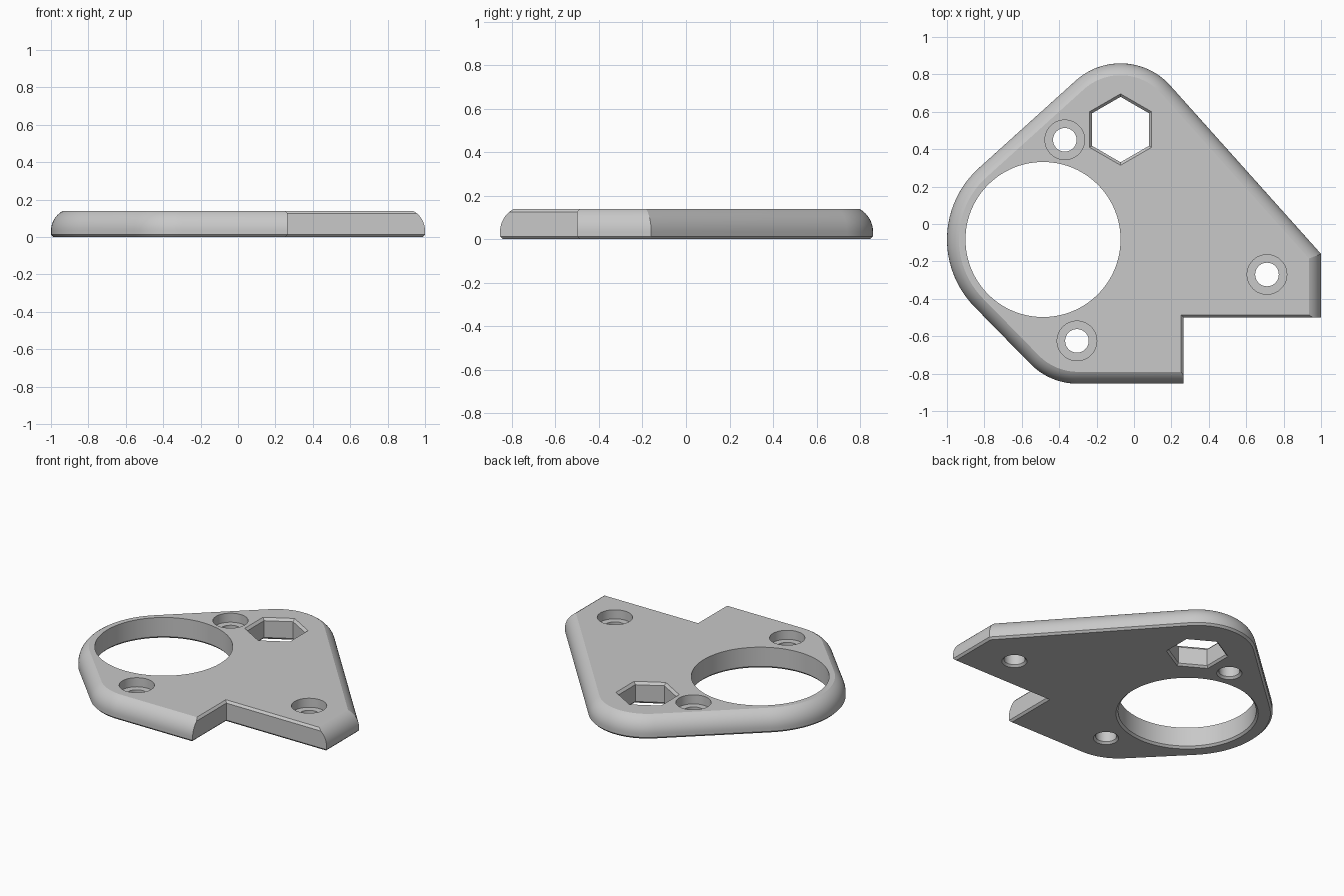
import bpy, bmesh
from math import sin, cos, pi, atan2, acos, hypot, radians

cube = bpy.data.objects.get("Cube")
if cube:
    bpy.data.objects.remove(cube, do_unlink=True)

HEIGHT = 0.14
CHAMFER = 0.013

grey = bpy.data.materials.new("plain grey")
grey.use_nodes = True
colour = (0.58, 0.58, 0.58, 1)
grey.diffuse_color = colour
grey.node_tree.nodes["Principled BSDF"].inputs["Base Color"].default_value = colour


def loft(name, rings):
    """Closed solid through a stack of equal-length rings."""
    bm = bmesh.new()
    loops = [[bm.verts.new(p) for p in ring] for ring in rings]
    n = len(loops[0])
    for low, high in zip(loops, loops[1:]):
        for i in range(n):
            j = (i + 1) % n
            bm.faces.new((low[i], low[j], high[j], high[i]))
    bm.faces.new(loops[0][::-1])
    bm.faces.new(loops[-1])
    bmesh.ops.recalc_face_normals(bm, faces=bm.faces)
    mesh = bpy.data.meshes.new(name)
    bm.to_mesh(mesh)
    bm.free()
    mesh.materials.append(grey)
    obj = bpy.data.objects.new(name, mesh)
    bpy.context.collection.objects.link(obj)
    return obj


def tangent(c1, c2):
    """Outward normal angle of the line touching two circles (x, y, r)."""
    dx, dy = c2[0] - c1[0], c2[1] - c1[1]
    return (atan2(dy, dx) - acos((c1[2] - c2[2]) / hypot(dx, dy))) % (2 * pi)


# Rounded corners of the outline, and the sharp tip on the right
tip = (1.0, -0.16, 0)
back = (-0.072, 0.502, 0.357)
side = (-0.4865, -0.083, 0.5135)
front = (-0.30, -0.497, 0.357)
normals = [tangent(tip, back), tangent(back, side), tangent(side, front), 1.5 * pi]
NOTCH_X, NOTCH_Y = 0.265, -0.50


def outline(d, e, z):
    """Outline moved in by d on the outer rim and by e on the notch walls."""
    pts = []
    for (x, y, r), a0, a1 in zip((back, side, front), normals, normals[1:]):
        for i in range(25):
            a = a0 + (a1 - a0) * i / 24
            pts.append((x + (r - d) * cos(a), y + (r - d) * sin(a), z))
    n = normals[0]
    pts += [(NOTCH_X - e, front[1] - front[2] + d, z),
            (NOTCH_X - e, NOTCH_Y + e, z),
            (tip[0] - d, NOTCH_Y + e, z),
            (tip[0] - d, tip[1] - d * (1 - cos(n)) / sin(n), z)]
    return pts


# Plate with a small lower chamfer and a rounded upper rim
rings = [outline(CHAMFER, CHAMFER, 0), outline(0, 0, CHAMFER)]
ARC, END = 0.12, radians(62)
STEPS = 10
for i in range(STEPS + 1):
    a = END * i / STEPS
    z = HEIGHT - ARC * (sin(END) - sin(a))
    e = max(0, z - HEIGHT + CHAMFER)
    rings.append(outline(ARC * (1 - cos(a)), e, z))
plate = loft("mounting_plate", rings)


def cut_hole(name, x, y, profile, sides=96):
    """Subtract a turned or prismatic shape given as (radius, height) pairs."""
    rings = [[(x + r * cos(pi / 2 + 2 * pi * i / sides),
               y + r * sin(pi / 2 + 2 * pi * i / sides), z)
              for i in range(sides)] for r, z in profile]
    cutter = loft(name, rings)
    cutter.hide_render = True
    mod = plate.modifiers.new(name, 'BOOLEAN')
    mod.operation = 'DIFFERENCE'
    mod.solver = 'EXACT'
    mod.object = cutter
    return cutter


def chamfered_base(r):
    return [(r + 2 * CHAMFER, -CHAMFER), (r, CHAMFER)]


TOP = HEIGHT + 0.02
# Large round opening
cutters = [cut_hole("large_opening", side[0], side[1],
                    chamfered_base(0.4145) + [(0.4145, TOP)], 128)]
# Hexagonal nut opening, chamfered on both sides
HEX = 0.175
cutters.append(cut_hole("hex_opening", back[0], 0.505, chamfered_base(HEX)
               + [(HEX, HEIGHT - 0.016), (HEX + 0.036, TOP)], 6))
# Counterbored screw holes
FLOOR = 0.08
for x, y in ((-0.37, 0.45), (-0.305, -0.625), (0.711, -0.27)):
    cutters.append(cut_hole("screw_hole", x, y, chamfered_base(0.063)
                   + [(0.063, FLOOR), (0.106, FLOOR), (0.106, TOP)], 64))

# Apply the cuts and remove the cutters
bpy.ops.object.select_all(action='DESELECT')
bpy.context.view_layer.objects.active = plate
plate.select_set(True)
for name in [m.name for m in plate.modifiers]:
    bpy.ops.object.modifier_apply(modifier=name)
for cutter in cutters:
    bpy.data.objects.remove(cutter, do_unlink=True)
bpy.ops.object.shade_smooth_by_angle(angle=radians(20))
